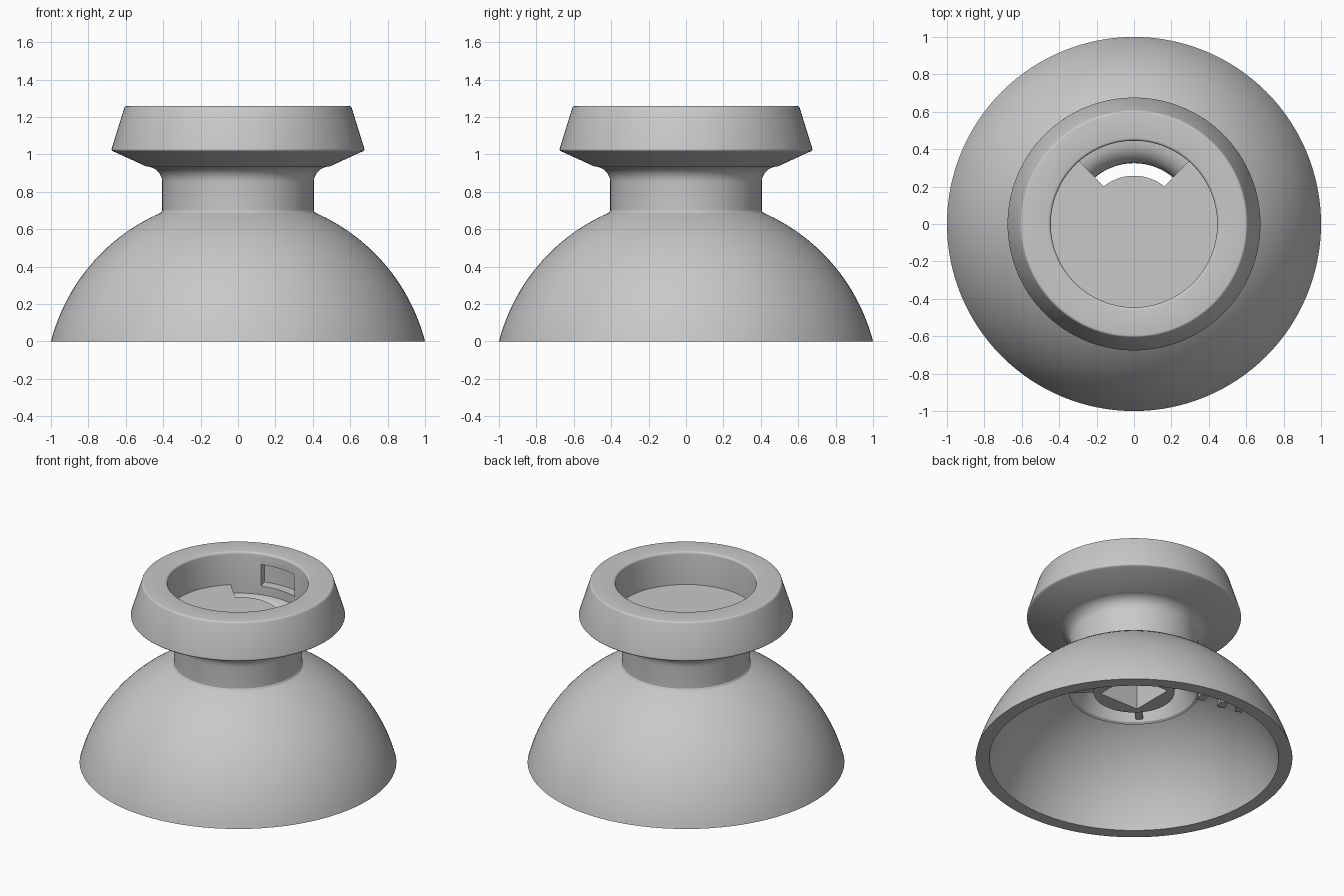
import bpy
import bmesh
from math import sin, cos, pi, radians, sqrt
from mathutils import Matrix

if "Cube" in bpy.data.objects:
    bpy.data.objects.remove(bpy.data.objects["Cube"])

SEG = 128
grey = bpy.data.materials.new("matte grey plastic")
grey.use_nodes = True
GREY = (0.58, 0.58, 0.58, 1)
grey.diffuse_color = GREY
grey.node_tree.nodes["Principled BSDF"].inputs["Base Color"].default_value = GREY


def make(name, bm):
    bmesh.ops.recalc_face_normals(bm, faces=bm.faces)
    mesh = bpy.data.meshes.new(name)
    bm.to_mesh(mesh)
    bm.free()
    mesh.materials.append(grey)
    obj = bpy.data.objects.new(name, mesh)
    bpy.context.collection.objects.link(obj)
    return obj


def select(obj):
    bpy.ops.object.select_all(action='DESELECT')
    obj.select_set(True)
    bpy.context.view_layer.objects.active = obj


def smooth(obj):
    select(obj)
    bpy.ops.object.shade_smooth_by_angle(angle=radians(24))


def lathe(name, profile):
    """Revolve a closed (radius, height) loop around z."""
    bm = bmesh.new()
    rings = [[bm.verts.new((r * cos(2 * pi * i / SEG), r * sin(2 * pi * i / SEG), z))
              for i in range(SEG)] for r, z in profile]
    for k, a in enumerate(rings):
        b = rings[(k + 1) % len(rings)]
        for i in range(SEG):
            j = (i + 1) % SEG
            bm.faces.new((a[i], a[j], b[j], b[i]))
    return make(name, bm)


def prism(name, outline, z0, z1):
    bm = bmesh.new()
    face = bm.faces.new([bm.verts.new((x, y, z0)) for x, y in outline])
    top = bmesh.ops.extrude_face_region(bm, geom=[face])["geom"]
    bmesh.ops.translate(bm, vec=(0, 0, z1 - z0),
                        verts=[v for v in top if isinstance(v, bmesh.types.BMVert)])
    return make(name, bm)


def box(name, size, centre, turn=0):
    bm = bmesh.new()
    bmesh.ops.create_cube(bm, size=1)
    bm.transform(Matrix.Rotation(radians(turn), 4, 'Z') @ Matrix.Translation(centre)
                 @ Matrix.Diagonal((*size, 1)))
    return make(name, bm)


def arc(cx, cy, r, a0, a1, n):
    """Points on an arc, angles in degrees."""
    angles = [radians(a0 + (a1 - a0) * i / n) for i in range(n + 1)]
    return [(cx + r * cos(a), cy + r * sin(a)) for a in angles]


def dome(radius, r0, r1, n=24):
    """Profile of a spherical cap centred below the floor."""
    drop = 0.259
    z0, z1 = (sqrt(radius ** 2 - r * r) - drop for r in (r0, r1))
    zs = [z0 + (z1 - z0) * i / n for i in range(n + 1)]
    return [(sqrt(radius ** 2 - (z + drop) ** 2), z) for z in zs]


def cut(obj, cutter):
    cutter.hide_render = True
    mod = obj.modifiers.new("cut", 'BOOLEAN')
    mod.object = cutter
    mod.solver = 'EXACT'
    select(obj)
    bpy.ops.object.modifier_apply(modifier=mod.name)
    bpy.data.objects.remove(cutter)


# Hollow shell: dome, neck with its lower collar, and flared head
outer = dome(1.033, 1.0, 0.412)
outer[0] = (1.0, 0)
inner = dome(0.95, 0.412, 0.914)
inner[-1] = (0.914, 0)
profile = (outer + [(0.405, 0.70)] + arc(0.49, 0.85, 0.085, 180, 90, 8)
           + [(0.66, 1.013)] + arc(0.664, 1.027, 0.012, -60, 15, 4)
           + arc(0.594, 1.243, 0.015, 15, 90, 4)
           + arc(0.46, 1.243, 0.015, 90, 180, 4)
           + [(0.445, 0.97)] + arc(0.445, 0.85, 0.12, 90, 180, 8)
           + [(0.325, 0.68), (0.335, 0.62), (0.36, 0.56), (0.395, 0.49), (0.41, 0.48)]
           + inner)
shell = lathe("cap_shell", profile)

# Small pocket in the recess wall above the slot
cut(shell, prism("pocket_cutter",
                 arc(0, 0, 0.51, 72, 106, 12) + arc(0, 0, 0.42, 106, 72, 12), 1.03, 1.18))
smooth(shell)

# Recess floor with a curved slot left open at the back
floor = prism("recess_floor",
              arc(0, 0, 0.448, 131, 409, 90) + arc(0, 0, 0.258, 51, 129, 28), 0.95, 1.03)
smooth(floor)

# Central socket with a square hole, open below
socket = prism("stem_socket", arc(0, 0, 0.256, 0, 360 * 63 / 64, 63), 0.48, 0.96)
cut(socket, box("socket_cutter", (0.3, 0.3, 0.8), (0, 0, 0.45)))
smooth(socket)

# Diagonal ribs joining socket and neck
for n, turn in enumerate((45, 135, 225, 315)):
    box(f"socket_rib_{n + 1}", (0.15, 0.045, 0.45), (0.315, 0, 0.73), turn)

# Short stepped tabs inside the dome
for n, (r, z, turn) in enumerate(((0.48, 0.57, 163), (0.59, 0.5, 155), (0.68, 0.42, 146))):
    box(f"inner_step_{n + 1}", (0.07, 0.07, 0.05), (r, 0, z), turn)
